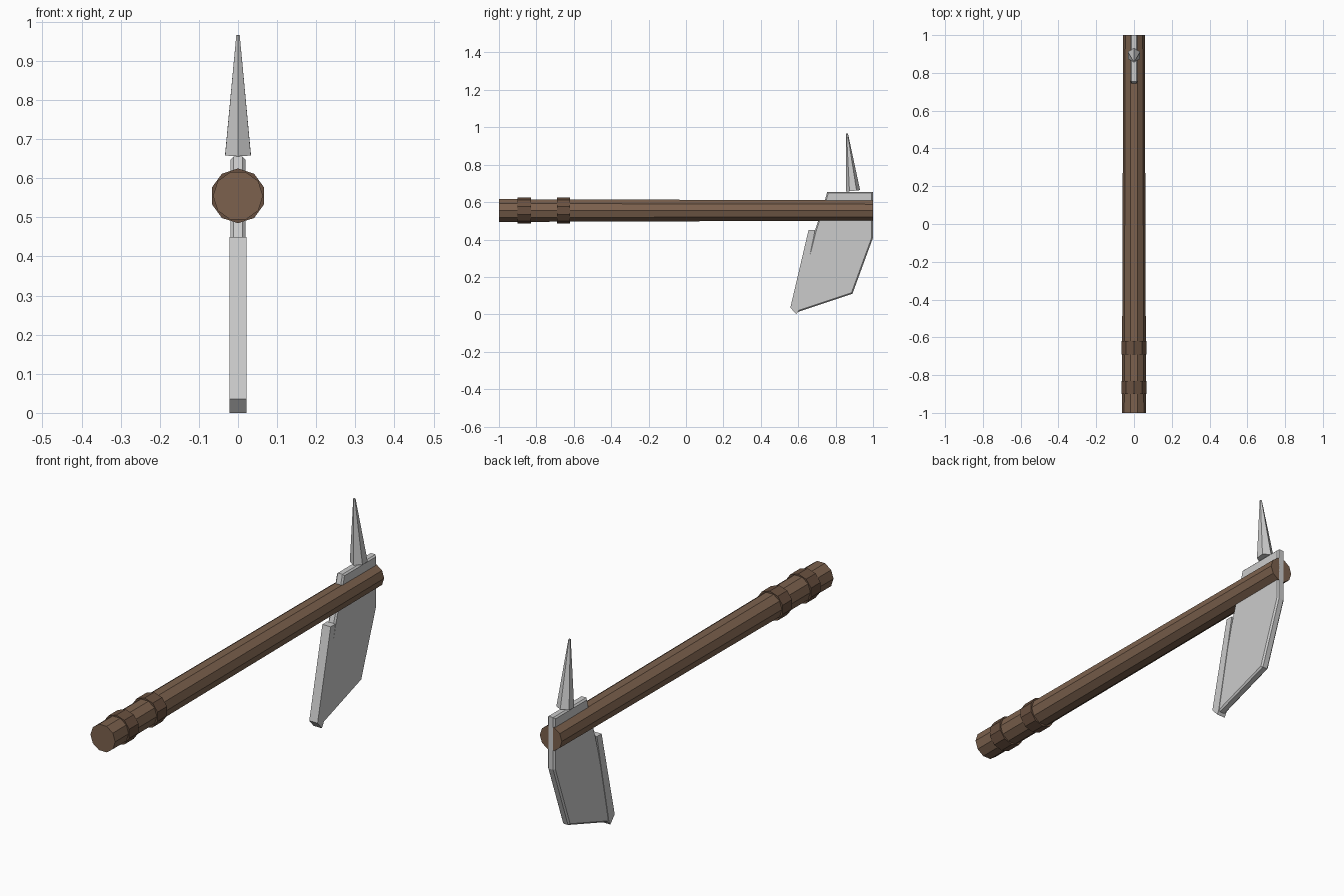
import bpy, bmesh, math
from mathutils import Vector, Matrix

if "Cube" in bpy.data.objects:
    bpy.data.objects.remove(bpy.data.objects["Cube"])


def material(name, color):
    m = bpy.data.materials.new(name)
    m.diffuse_color = (*color, 1)
    m.use_nodes = True
    m.node_tree.nodes["Principled BSDF"].inputs["Base Color"].default_value = m.diffuse_color
    return m


wood = material("wood", (0.20, 0.12, 0.075))
wrap = material("dark_wood", (0.14, 0.08, 0.05))


def finish(name, bm, mat=None):
    bmesh.ops.recalc_face_normals(bm, faces=bm.faces)
    me = bpy.data.meshes.new(name)
    bm.to_mesh(me)
    bm.free()
    ob = bpy.data.objects.new(name, me)
    bpy.context.collection.objects.link(ob)
    if mat:
        me.materials.append(mat)
    return ob


def prism(name, start, end, r1, r2, sides, turn=0, mat=None):
    """Tapered flat-sided rod between two points."""
    a, b = Vector(start), Vector(end)
    rot = (b - a).to_track_quat('Z', 'Y').to_matrix().to_4x4()
    bm = bmesh.new()
    bmesh.ops.create_cone(
        bm, cap_ends=True, segments=sides, radius1=r1, radius2=r2,
        depth=(b - a).length,
        matrix=Matrix.Translation((a + b) / 2) @ rot @ Matrix.Rotation(turn, 4, 'Z'))
    return finish(name, bm, mat)


def plate(name, profile, half, bevel=0):
    """Extrude a y-z outline across x, with chamfered rims."""
    bm = bmesh.new()
    face = bm.faces.new([bm.verts.new((-half, y, z)) for y, z in profile])
    ext = bmesh.ops.extrude_face_region(bm, geom=[face])
    bmesh.ops.translate(bm, vec=(2 * half, 0, 0),
                        verts=[v for v in ext["geom"] if isinstance(v, bmesh.types.BMVert)])
    if bevel:
        rims = [e for e in bm.edges if abs(e.verts[0].co.x - e.verts[1].co.x) < 1e-6]
        bmesh.ops.bevel(bm, geom=rims, offset=bevel, segments=1, affect='EDGES')
    return finish(name, bm)


CZ = 0.555

# Handle and grip rings
prism("handle", (0, -1, CZ), (0, 1, CZ), 0.064, 0.057, 10, math.radians(18), wood)
for i, y in enumerate((-0.865, -0.655)):
    prism(f"grip_ring_{i + 1}", (0, y - 0.035, CZ), (0, y + 0.035, CZ), 0.07, 0.07, 10, 0, wrap)

# Head plate passing through the handle
plate("blade", [(0.755, 0.655), (1.0, 0.655), (1.0, 0.41), (0.89, 0.11),
                (0.59, 0.01), (0.59, 0.06), (0.69, 0.45), (0.74, 0.60)], 0.019, 0.007)

# Thick strip along the front of the blade
plate("blade_edge", [(0.655, 0.45), (0.69, 0.45), (0.60, 0.015), (0.59, 0.0), (0.558, 0.036)], 0.0215)

# Spike on top
prism("spike", (0, 0.893, 0.66), (0, 0.861, 0.966), 0.038, 0.005, 6)
